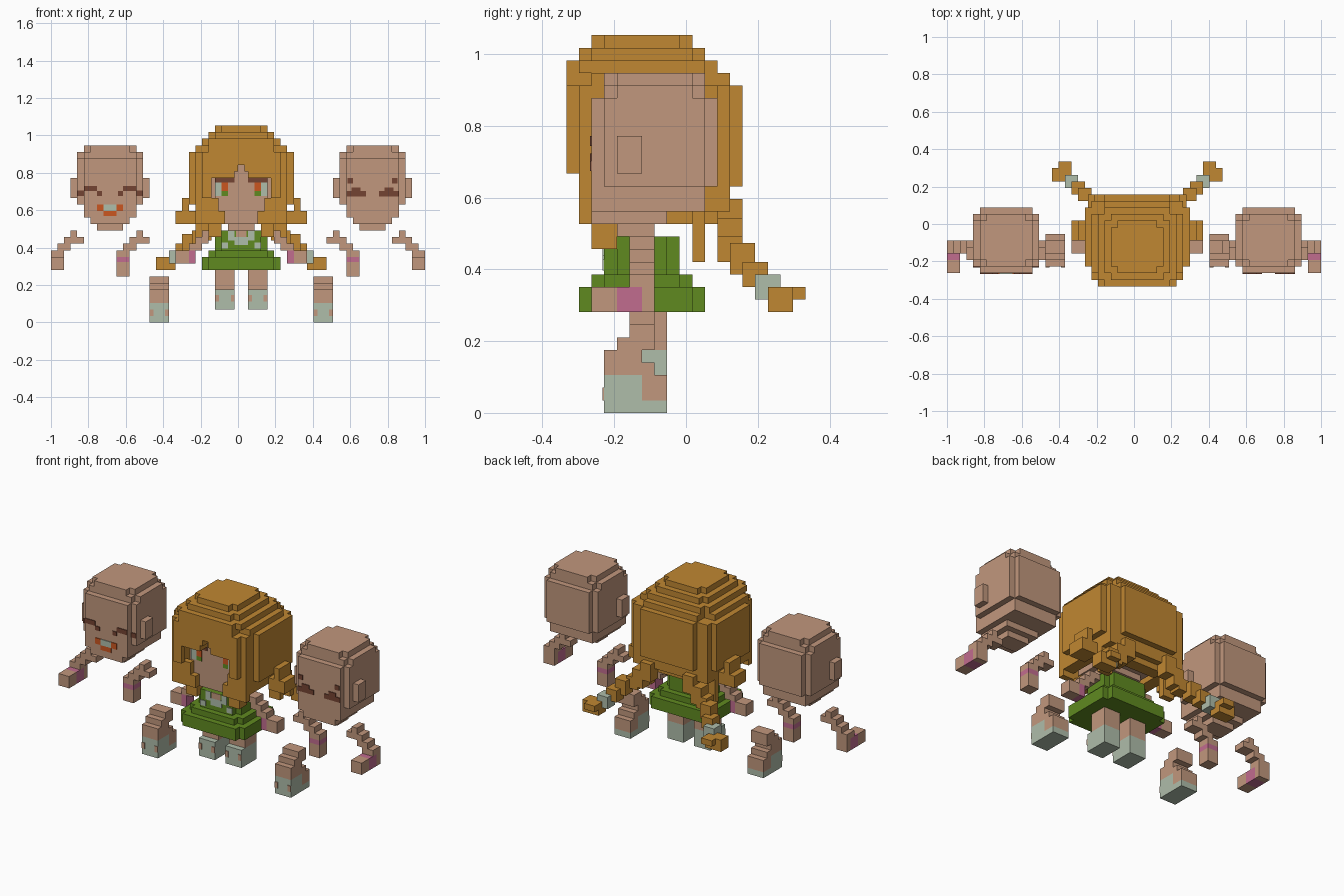
import bpy, bmesh

if "Cube" in bpy.data.objects:
    bpy.data.objects.remove(bpy.data.objects["Cube"], do_unlink=True)

V = 2 / 57      # size of one block
MID = 0.5       # mirror plane of the body, in blocks


def lin(c):
    c /= 255
    return c / 12.92 if c <= 0.04045 else ((c + 0.055) / 1.055) ** 2.4


COLOURS = {
    "skin": (193, 151, 125), "hair": (192, 135, 50), "green": (96, 138, 32),
    "pale": (175, 189, 170), "pink": (193, 108, 143), "orange": (203, 86, 32),
    "brown": (116, 68, 50),
}
MATS = {}
for key, rgb in COLOURS.items():
    m = bpy.data.materials.new(key)
    m.use_nodes = True
    col = (*[lin(c) for c in rgb], 1)
    m.diffuse_color = col
    bsdf = m.node_tree.nodes["Principled BSDF"]
    bsdf.inputs["Base Color"].default_value = col
    bsdf.inputs["Roughness"].default_value = 0.9
    MATS[key] = m


def outline(x0, x1, y0, y1, n):
    """Rectangle, with square notches of size n cut from its corners."""
    if n == 0:
        return [(x0, y0), (x1, y0), (x1, y1), (x0, y1)]
    return [(x0 + n, y0), (x1 - n, y0), (x1 - n, y0 + n), (x1, y0 + n),
            (x1, y1 - n), (x1 - n, y1 - n), (x1 - n, y1), (x0 + n, y1),
            (x0 + n, y1 - n), (x0, y1 - n), (x0, y0 + n), (x0 + n, y0 + n)]


def build(name, pieces):
    """Pieces are (colour, x0, x1, y0, y1, z0, z1, optional notch) in blocks."""
    bm = bmesh.new()
    mats = []
    for colour, x0, x1, y0, y1, z0, z1, *n in pieces:
        if colour not in mats:
            mats.append(colour)
        pts = outline(x0, x1, y0, y1, n[0] if n else 0)
        lo = [bm.verts.new((x * V, y * V, z0 * V)) for x, y in pts]
        hi = [bm.verts.new((x * V, y * V, z1 * V)) for x, y in pts]
        faces = [bm.faces.new(lo[::-1]), bm.faces.new(hi)]
        for i in range(len(pts)):
            j = (i + 1) % len(pts)
            faces.append(bm.faces.new((lo[i], lo[j], hi[j], hi[i])))
        for f in faces:
            f.material_index = mats.index(colour)
    me = bpy.data.meshes.new(name)
    bm.to_mesh(me)
    bm.free()
    for c in mats:
        me.materials.append(MATS[c])
    ob = bpy.data.objects.new(name, me)
    bpy.context.collection.objects.link(ob)


def mirror(pieces, c=MID):
    return [(p[0], 2 * c - p[2], 2 * c - p[1], *p[3:]) for p in pieces]


def both(pieces, c=MID):
    return pieces + mirror(pieces, c)


def shift(pieces, dx):
    return [(p[0], p[1] + dx, p[2] + dx, *p[3:]) for p in pieces]


def plate(colour, x0, x1, z0, z1, y=-7.5):
    return (colour, x0, x1, y - 0.12, y + 0.02, z0, z1)


# Heads: notched slabs narrowing to the chin, plus ears
head = [
    ("skin", -5, 5, -7.5, 2.5, 18, 25, 1),
    ("skin", -5, 5, -6.5, 1.5, 25, 26, 1),
    ("skin", -4, 4, -7.5, 1.5, 16, 18),
    ("skin", -3, 3, -7.5, -1.5, 15, 16),
    ("skin", -2, 2, -5.5, -2.5, 14, 15),
]
crown = [("skin", -4, 4, -6.5, 1.5, 26, 27, 1)]
ears = both([("skin", -6, -5, -5.5, -3.5, 19, 22)], 0)
build("left_head", shift(head + crown + ears, 20.5))
build("right_head", shift(head + crown + ears, -19.5))
build("middle_head", shift(head, MID))

# Faces
happy = both([plate("brown", -4, -2, 20, 20.8), plate("brown", -2, -1.2, 19.3, 20),
              plate("brown", -5, -4, 19.3, 20.1, -6.5), plate("orange", -2, -1, 17, 18)], 0)
happy += [plate("pale", -1, 1, 17, 18), plate("orange", -1, 1, 16.2, 17)]
build("happy_face", shift(happy, -19.5))
sad = both([plate("brown", -3.8, -3, 21.2, 22), plate("brown", -4, -1, 19.2, 20),
            plate("brown", -3.2, -1.8, 20, 20.6)], 0)
build("sad_face", shift(sad, 20.5))
calm = both([plate("brown", -4, -1, 21.3, 22), plate("pale", -4, -3, 19.3, 21.3),
             plate("orange", -3, -2, 20, 21.3), plate("green", -3, -2, 19.3, 20)], 0)
build("calm_face", shift(calm, MID))

# Hair cap: stepped layers on top
build("hair_cap", [
    ("hair", -3.5, 4.5, -7.5, 0.5, 29, 30, 1),
    ("hair", -4.5, 5.5, -8.5, 1.5, 28, 29, 1),
    ("hair", -5.5, 6.5, -9.5, 2.5, 27, 28, 1),
    ("hair", -6.5, 7.5, -9.5, 3.5, 26, 27, 2),
])

# Hair sides and back, framing the face
build("hair_sides", both([
    ("hair", -7.5, -6.5, -6.5, 2.5, 18, 26),
    ("hair", -6.5, -4.5, -7.5, 3.5, 16, 26),
    ("hair", -6.5, -4.5, -8.5, -7.5, 15, 26),
    ("hair", -5.5, -4, -9.5, -8.5, 19, 26),
    ("hair", -4.5, -3, -8.5, -7.5, 16, 19),
    ("hair", -4.5, -2, -8.5, -7.5, 15, 17),
    ("hair", -4.5, -2.5, -7.5, -5.5, 13, 15),
    ("hair", -6.5, -4.5, 0.5, 1.5, 12, 16),
    # flicked side locks
    ("hair", -8.5, -7.5, -2.5, 0.5, 16, 19),
    ("hair", -9.5, -6.5, -2.5, 0.5, 15, 17),
]))
build("hair_back", [
    ("hair", -5.5, 6.5, 2.5, 3.5, 16, 26),
    ("hair", -4.5, 5.5, 3.5, 4.5, 18, 26),
    ("hair", -3.5, 4.5, 0.5, 2.5, 15, 18),
])
build("fringe", both([
    ("hair", -6.5, -0.5, -8.5, -7.5, 22, 24),
    ("hair", -5.5, -0.5, -9.5, -8.5, 22, 24),
    ("hair", -0.5, 0, -9.5, -7.5, 23, 24),
]) + [("hair", -6.5, 7.5, -8.5, -7.5, 24, 26),
      ("hair", -5.5, 6.5, -9.5, -8.5, 24, 26)])

# Pigtails stepping down, out and back, tied with a pale band
pigtail = [
    ("hair", -4.5, -2.5, 2.5, 4.5, 14, 17),
    ("hair", -6, -4, 2.5, 4.5, 12.5, 15.5),
    ("hair", -7, -5, 2.5, 4.5, 12, 14),
    ("hair", -8.5, -6.5, 3.5, 5.5, 11, 13.5),
    ("hair", -9.5, -7.5, 4.5, 6.5, 10, 12),
    ("pale", -10.5, -8.5, 5.5, 7.5, 9, 11),
    ("hair", -12.5, -9.5, 6.5, 8.5, 8, 9),
    ("hair", -12.5, -9.5, 6.5, 8.5, 9, 10),
    ("hair", -11.5, -9.5, 8.5, 9.5, 9, 10),
]
build("right_pigtail", pigtail)
build("left_pigtail", mirror(pigtail))

# Dress with flared skirt and pale collar
build("dress", [
    ("green", -5.5, 6.5, -8.5, 1.5, 8, 9, 1),
    ("green", -5.5, 6.5, -8.5, 1.5, 9, 10, 1),
    ("green", -4.5, 5.5, -7.5, 0.5, 10, 11, 1),
    ("green", -3.5, 4.5, -6.5, -0.5, 11, 12, 1),
    ("green", -3.5, 4.5, -6.5, -0.5, 12, 14, 1),
    ("skin", -0.5, 1.5, -5.5, -2.5, 14, 15),
])
build("collar", both([
    plate("pale", -1.5, -0.5, 12.5, 14, -6.5), plate("pale", -2.5, -1.5, 11.3, 12.2, -6.5),
]) + [plate("pale", -0.5, 1.5, 11.8, 13, -6.5), plate("skin", -0.3, 1.3, 13, 14, -6.5)])

# Arms of the middle body
body_arm = [
    ("skin", -5.5, -3, -4.5, -2.5, 13, 14),
    ("skin", -6.5, -4.5, -4.5, -2.5, 12, 13),
    ("skin", -7.5, -5.5, -4.5, -2.5, 11, 12),
    ("pink", -7.5, -6.5, -4.5, -2.5, 9, 11),
    ("skin", -9.5, -7.5, -4.5, -2.5, 9, 11),
]
build("right_body_arm", body_arm)
build("left_body_arm", mirror(body_arm))

# Spare arms below the outer heads: one reaching forward, one hanging
reaching_arm = [
    ("skin", -25.5, -24.5, -4.5, -2.5, 13, 14),
    ("skin", -26.5, -23.5, -4.5, -2.5, 12, 13),
    ("skin", -27.5, -25.5, -4.5, -2.5, 11, 12),
    ("skin", -28.5, -26.5, -4.5, -2.5, 10, 11),
    ("skin", -28.5, -26.5, -3.5, -2.5, 8, 10),
    ("pink", -28.5, -26.5, -5.5, -3.5, 8, 10),
    ("skin", -28.5, -26.5, -7.5, -5.5, 8, 10),
]
hanging_arm = [
    ("skin", -15.5, -14.5, -4.5, -2.5, 13, 14),
    ("skin", -16.5, -13.5, -4.5, -2.5, 12, 13),
    ("skin", -17.5, -15.5, -4.5, -2.5, 11, 12),
    ("skin", -18.5, -16.5, -4.5, -2.5, 10, 11),
    ("pink", -18.5, -16.5, -4.5, -2.5, 9.2, 10),
    ("skin", -18.5, -16.5, -4.5, -2.5, 7, 9.2),
]
for label, arm in (("reaching_arm", reaching_arm), ("hanging_arm", hanging_arm)):
    build("right_" + label, arm)
    build("left_" + label, mirror(arm, 0))

# Straight legs under the skirt, and bent spare legs beside them
leg = [
    ("skin", -3.5, -0.5, -4.5, -1.5, 5, 8.5),
    ("pale", -3.5, -0.5, -5.5, -1.5, 2, 5),
    plate("skin", -3.5, -2.9, 3.2, 4.2, -5.5), plate("skin", -1.1, -0.5, 3.2, 4.2, -5.5),
]
bent_leg = [
    ("skin", -13.5, -10.5, -4.5, -2.5, 6, 7),
    ("skin", -13.5, -10.5, -5.5, -2.5, 5, 6),
    ("skin", -13.5, -10.5, -6.5, -3.5, 4, 5),
    ("skin", -13.5, -10.5, -6.5, -2.5, 3, 4),
    ("pale", -13.5, -10.5, -6.5, -3.5, 0, 3),
    ("pale", -13.5, -10.5, -3.5, -1.5, 0, 1),
    ("skin", -13.5, -10.5, -3.5, -1.5, 1, 3),
    plate("skin", -13.5, -12.9, 1, 2, -6.5), plate("skin", -11.1, -10.5, 1, 2, -6.5),
]
for label, part in (("leg", leg), ("bent_leg", bent_leg)):
    build("right_" + label, part)
    build("left_" + label, mirror(part))
